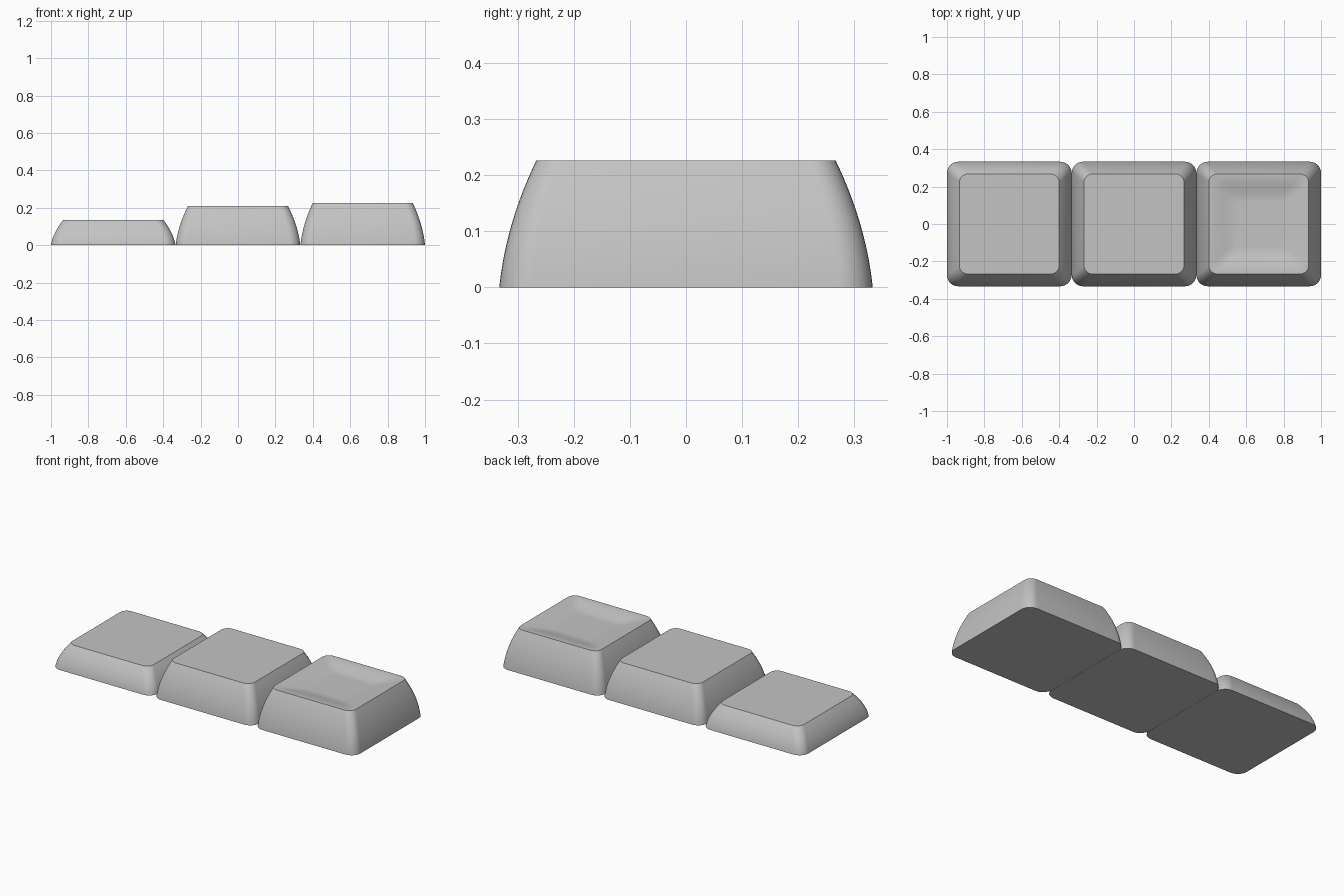
import bpy, bmesh, math

if "Cube" in bpy.data.objects:
    bpy.data.objects.remove(bpy.data.objects["Cube"])

grey = bpy.data.materials.new("plain_grey")
grey.diffuse_color = (0.55, 0.55, 0.55, 1)
grey.use_nodes = True
grey.node_tree.nodes["Principled BSDF"].inputs["Base Color"].default_value = grey.diffuse_color

BASE, TOP = 0.333, 0.267   # half widths


def ring(bm, half, radius, z, scale=1.0, seg=8):
    """Rounded square loop of vertices."""
    verts = []
    c = half - radius
    for q, (sx, sy) in enumerate([(1, 1), (-1, 1), (-1, -1), (1, -1)]):
        for i in range(seg + 1):
            a = math.pi / 2 * (q + i / seg)
            verts.append(bm.verts.new(((sx * c + radius * math.cos(a)) * scale,
                                       (sy * c + radius * math.sin(a)) * scale, z)))
    return verts


def keycap(name, x, height, dish):
    bm = bmesh.new()
    # curved, inward-leaning walls
    rings = []
    steps = 14
    for i in range(steps + 1):
        t = i / steps
        half = BASE - (BASE - TOP) * (0.35 * t + 0.65 * t * t)
        rings.append(ring(bm, half, 0.06 - 0.015 * t, height * t))
    bottom = rings[0]
    # top surface, sinking smoothly from the rim when dished
    if dish:
        for i in range(1, 19):
            f = 1 - i / 18 * 0.6
            s = min(1, (1 - f) / 0.55)
            z = height - dish * s * s * (3 - 2 * s)
            rings.append(ring(bm, TOP, 0.045, z, f))
    for a, b in zip(rings, rings[1:]):
        n = len(a)
        for j in range(n):
            k = (j + 1) % n
            bm.faces.new((a[j], a[k], b[k], b[j]))
    bm.faces.new(rings[-1])
    bm.faces.new(bottom[::-1])
    bmesh.ops.recalc_face_normals(bm, faces=bm.faces)
    mesh = bpy.data.meshes.new(name)
    bm.to_mesh(mesh)
    bm.free()
    mesh.materials.append(grey)
    obj = bpy.data.objects.new(name, mesh)
    obj.location.x = x
    bpy.context.collection.objects.link(obj)
    bpy.ops.object.select_all(action='DESELECT')
    obj.select_set(True)
    bpy.context.view_layer.objects.active = obj
    bpy.ops.object.shade_smooth_by_angle(angle=math.radians(30))


keycap("low_keycap", -0.667, 0.135, 0)
keycap("middle_keycap", 0, 0.209, 0)
keycap("dished_keycap", 0.667, 0.226, 0.025)
